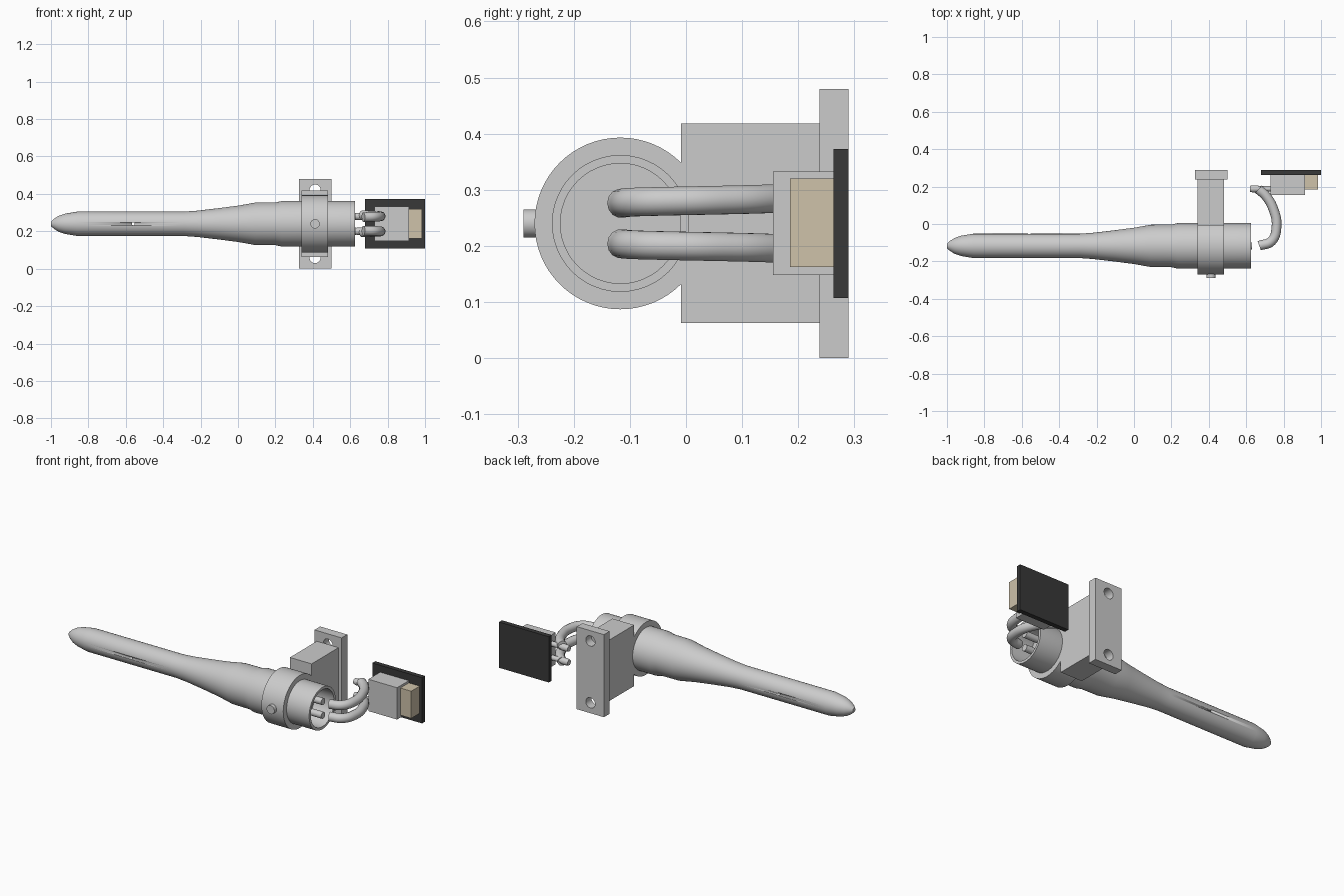
import bpy, bmesh, math
from mathutils import Vector, Matrix

cube = bpy.data.objects.get("Cube")
if cube:
    bpy.data.objects.remove(cube, do_unlink=True)

AXIS_Y, AXIS_Z = -0.117, 0.24
PORT_OFFSET = 0.04          # half the spacing between the two air lines


def material(name, rgb):
    m = bpy.data.materials.new(name)
    m.use_nodes = True
    m.diffuse_color = (*rgb, 1)
    m.node_tree.nodes["Principled BSDF"].inputs["Base Color"].default_value = (*rgb, 1)
    return m


GREY = material("light grey", (0.6, 0.6, 0.6))
BLACK = material("board black", (0.04, 0.04, 0.04))
TAN = material("connector tan", (0.62, 0.54, 0.40))


def finish(name, bm, mat, smooth=False):
    bmesh.ops.recalc_face_normals(bm, faces=bm.faces)
    mesh = bpy.data.meshes.new(name)
    bm.to_mesh(mesh)
    bm.free()
    ob = bpy.data.objects.new(name, mesh)
    bpy.context.collection.objects.link(ob)
    mesh.materials.append(mat)
    if smooth:
        select(ob)
        bpy.ops.object.shade_smooth_by_angle(angle=math.radians(32))
    return ob


def select(ob):
    bpy.ops.object.select_all(action='DESELECT')
    ob.select_set(True)
    bpy.context.view_layer.objects.active = ob


def box(name, x, y, z, mat):
    """Box from (min, max) ranges."""
    bm = bmesh.new()
    bmesh.ops.create_cube(bm, size=1)
    for v in bm.verts:
        v.co = [(r[0] + r[1]) / 2 + c * (r[1] - r[0]) for c, r in zip(v.co, (x, y, z))]
    return finish(name, bm, mat)


def lathe(name, profile, y, z, mat, steps=48):
    """Turn (x, radius) points about a line parallel to x; radius 0 closes an end."""
    bm = bmesh.new()
    verts = [bm.verts.new((x, y + r, z)) for x, r in profile]
    edges = [bm.edges.new(p) for p in zip(verts, verts[1:])]
    bmesh.ops.spin(bm, geom=verts + edges, cent=(0, y, z), axis=(1, 0, 0),
                   angle=math.tau, steps=steps)
    bmesh.ops.remove_doubles(bm, verts=bm.verts, dist=0.0002)
    return finish(name, bm, mat, True)


def cross_rod(name, x, y, z, radius, mat, steps=32):
    """Cylinder along y, with y a (min, max) range."""
    bm = bmesh.new()
    place = Matrix.Translation((x, sum(y) / 2, z)) @ Matrix.Rotation(math.pi / 2, 4, 'X')
    bmesh.ops.create_cone(bm, cap_ends=True, segments=steps, radius1=radius,
                          radius2=radius, depth=y[1] - y[0], matrix=place)
    return finish(name, bm, mat, True)


def drill(target, x, y, z, radius):
    cutter = cross_rod("drill_cutter", x, y, z, radius, GREY, 24)
    cutter.hide_render = True
    mod = target.modifiers.new("hole", 'BOOLEAN')
    mod.operation, mod.solver, mod.object = 'DIFFERENCE', 'EXACT', cutter
    select(target)
    bpy.ops.object.modifier_apply(modifier=mod.name)
    bpy.data.objects.remove(cutter, do_unlink=True)


# Long probe with a rounded nose, flared shank and open cup at the rear
probe = lathe("probe_body", [
    (-1, 0), (-1, 0.012), (-0.985, 0.026), (-0.96, 0.042), (-0.925, 0.054),
    (-0.86, 0.065), (-0.29, 0.065), (-0.22, 0.070), (-0.10, 0.084), (0, 0.097),
    (0.09, 0.113), (0.20, 0.114), (0.235, 0.122), (0.625, 0.122),
    (0.625, 0.107), (0.50, 0.107), (0.50, 0)], AXIS_Y, AXIS_Z, GREY)
drill(probe, -0.56, (AXIS_Y - 0.2, AXIS_Y + 0.2), AXIS_Z, 0.008)

# Clamp ring around the cup, and its screw
lathe("clamp_ring", [(0.34, 0.118), (0.34, 0.153), (0.48, 0.153), (0.48, 0.118),
                     (0.34, 0.118)], AXIS_Y, AXIS_Z, GREY, 64)
cross_rod("clamp_screw", 0.412, (-0.29, -0.26), AXIS_Z, 0.025, GREY)

# Mounting bracket
box("bracket_block", (0.34, 0.48), (-0.009, 0.24), (0.063, 0.418), GREY)
plate = box("bracket_plate", (0.325, 0.50), (0.238, 0.29), (0, 0.48), GREY)
for side in (-1, 1):
    drill(plate, 0.412, (0.2, 0.32), AXIS_Z + side * 0.18, 0.03)

# Pressure sensor on its board
box("circuit_board", (0.68, 1.0), (0.263, 0.29), (0.107, 0.373), BLACK)
box("sensor_housing", (0.73, 0.915), (0.155, 0.264), (0.148, 0.333), GREY)
box("wire_connector", (0.91, 0.985), (0.185, 0.264), (0.162, 0.32), TAN)

# Two air lines: cup pin, flexible hose and barbed sensor port
for label, side in (("lower", -1), ("upper", 1)):
    z = AXIS_Z + side * PORT_OFFSET
    lathe(label + "_cup_pin", [(0.49, 0), (0.49, 0.019), (0.63, 0.019), (0.63, 0)],
          AXIS_Y, z, GREY, 24)
    lathe(label + "_sensor_port", [(0.62, 0), (0.62, 0.016), (0.635, 0.019), (0.665, 0.019),
                                   (0.665, 0.014), (0.74, 0.014), (0.74, 0)],
          0.188, z, GREY, 24)
    curve = bpy.data.curves.new(label + "_hose", 'CURVE')
    curve.dimensions = '3D'
    curve.bevel_depth, curve.bevel_resolution = 0.026, 5
    curve.resolution_u, curve.use_fill_caps = 10, True
    path = [(0.67, -0.116), (0.735, -0.092), (0.762, -0.015), (0.745, 0.08),
            (0.705, 0.15), (0.665, 0.186)]
    spline = curve.splines.new('BEZIER')
    spline.bezier_points.add(len(path) - 1)
    for i, (point, (x, y)) in enumerate(zip(spline.bezier_points, path)):
        point.co = (x, y, z + side * (i - 2) * 0.002)
        point.handle_left_type = point.handle_right_type = 'AUTO'
    curve.materials.append(GREY)
    hose = bpy.data.objects.new(label + "_hose", curve)
    bpy.context.collection.objects.link(hose)
    select(hose)
    bpy.ops.object.convert(target='MESH')
    bpy.ops.object.shade_smooth_by_angle(angle=math.radians(32))
